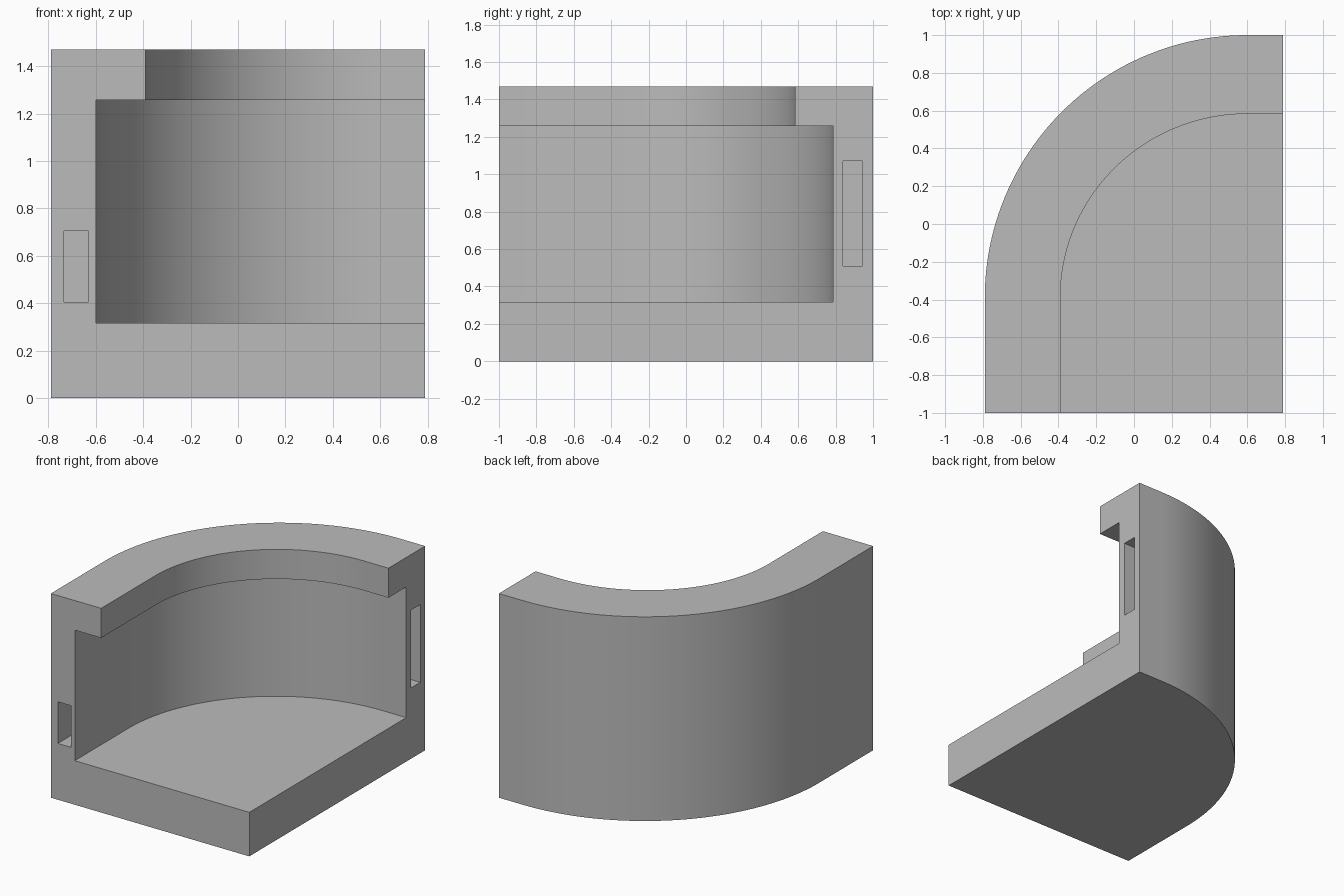
import bpy
import bmesh
from math import sin, cos, pi

cube = bpy.data.objects.get("Cube")
if cube:
    bpy.data.objects.remove(cube, do_unlink=True)

grey = bpy.data.materials.new("plain_grey")
grey.use_nodes = True
colour = (0.5, 0.5, 0.5, 1)
grey.diffuse_color = colour
grey.node_tree.nodes["Principled BSDF"].inputs["Base Color"].default_value = colour

CX, CY = 0.6, -0.39          # centre of the rounded corner
RIGHT, FRONT = 0.79, -1.0    # open sides
STEPS = 48


def prism(name, outline, z0, z1):
    """Extrude a flat outline upward into a closed solid."""
    bm = bmesh.new()
    base = bm.faces.new([bm.verts.new((x, y, z0)) for x, y in outline])
    top = bmesh.ops.extrude_face_region(bm, geom=[base])["geom"]
    bmesh.ops.translate(bm, vec=(0, 0, z1 - z0),
                        verts=[v for v in top if isinstance(v, bmesh.types.BMVert)])
    bmesh.ops.recalc_face_normals(bm, faces=bm.faces)
    mesh = bpy.data.meshes.new(name)
    bm.to_mesh(mesh)
    bm.free()
    mesh.materials.append(grey)
    obj = bpy.data.objects.new(name, mesh)
    bpy.context.collection.objects.link(obj)
    return obj


def rounded(left, back, over=0.0):
    """Rectangle whose back corner on the -x side is a large quarter round."""
    arc = [(CX - (CX - left) * cos(a), CY + (back - CY) * sin(a))
           for a in (i / STEPS * pi / 2 for i in range(STEPS + 1))]
    return arc + [(RIGHT + over, back), (RIGHT + over, FRONT - over), (left, FRONT - over)]


def box(x0, x1, y0, y1):
    return [(x0, y0), (x1, y0), (x1, y1), (x0, y1)]


# Solid block, then the cavity, the opening inside the lip and the two slots
body = prism("curved_wall_with_base", rounded(-0.79, 1.0), 0, 1.47)
cutters = [
    prism("cavity_cutter", rounded(-0.6, 0.785, 0.2), 0.317, 1.257),
    prism("lip_opening_cutter", rounded(-0.39, 0.583, 0.3), 0.8, 1.7),
    prism("front_slot_cutter", box(-0.735, -0.63, -1.1, -0.7), 0.405, 0.705),
    prism("side_slot_cutter", box(0.49, 0.9, 0.84, 0.945), 0.51, 1.07),
]

bpy.ops.object.select_all(action="DESELECT")
bpy.context.view_layer.objects.active = body
body.select_set(True)
for cutter in cutters:
    cutter.hide_render = True
    mod = body.modifiers.new(cutter.name, "BOOLEAN")
    mod.operation = "DIFFERENCE"
    mod.solver = "EXACT"
    mod.object = cutter
    bpy.ops.object.modifier_apply(modifier=mod.name)
    bpy.data.objects.remove(cutter, do_unlink=True)

bpy.ops.object.shade_smooth_by_angle(angle=pi / 6)
